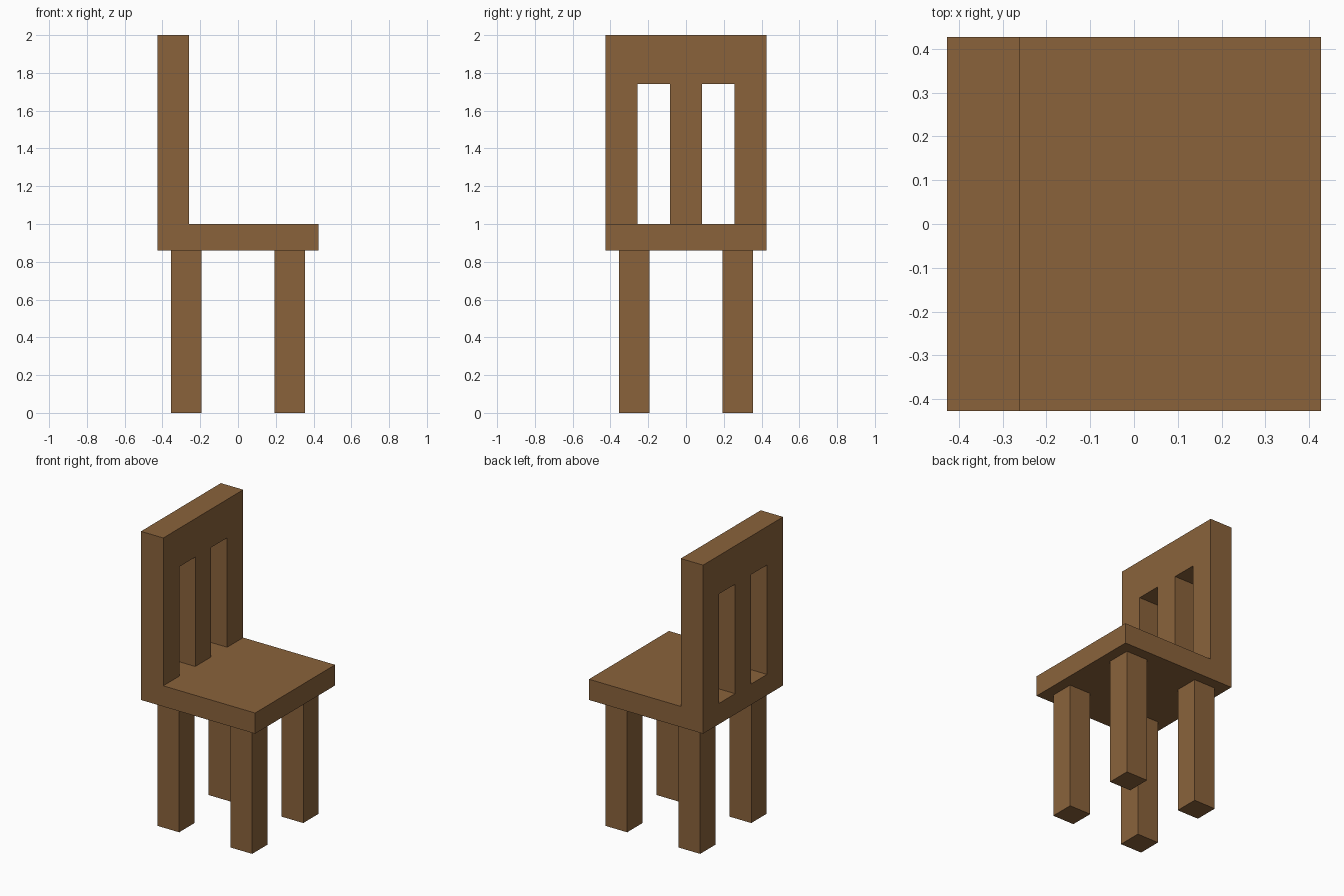
import bpy, bmesh, math

if "Cube" in bpy.data.objects:
    bpy.data.objects.remove(bpy.data.objects["Cube"])

wood = bpy.data.materials.new("brown wood")
wood.diffuse_color = (0.255, 0.124, 0.044, 1)
wood.use_nodes = True
wood.node_tree.nodes["Principled BSDF"].inputs["Base Color"].default_value = wood.diffuse_color

HALF = 0.427            # half width of the seat
BACK_X = -0.26          # front face of the backrest
SEAT_LOW, SEAT_TOP = 0.86, 1.0
SLOT_TOP, TOP = 1.74, 2.0
LEG_IN, LEG_OUT = 0.192, 0.354


def add_box(bm, x, y, z):
    """Box from (min, max) ranges on each axis."""
    v = [bm.verts.new((a, b, c)) for a in x for b in y for c in z]
    for f in ((0, 1, 3, 2), (4, 6, 7, 5), (0, 4, 5, 1),
              (2, 3, 7, 6), (0, 2, 6, 4), (1, 5, 7, 3)):
        bm.faces.new([v[i] for i in f])


def finish(bm, name):
    bmesh.ops.recalc_face_normals(bm, faces=bm.faces)
    mesh = bpy.data.meshes.new(name)
    bm.to_mesh(mesh)
    bm.free()
    mesh.materials.append(wood)
    obj = bpy.data.objects.new(name, mesh)
    bpy.context.collection.objects.link(obj)


# Seat and slatted backrest: one solid welded from matching blocks
xs = (-HALF, BACK_X, HALF)
ys = (-HALF, -0.256, -0.085, 0.085, 0.256, HALF)
zs = (SEAT_LOW, SEAT_TOP, SLOT_TOP, TOP)
bm = bmesh.new()
for i in range(2):
    for j in range(5):
        for k in range(3):
            seat = k == 0
            post_or_slat = i == 0 and k == 1 and j % 2 == 0
            top_rail = i == 0 and k == 2
            if seat or post_or_slat or top_rail:
                add_box(bm, xs[i:i + 2], ys[j:j + 2], zs[k:k + 2])
bmesh.ops.remove_doubles(bm, verts=bm.verts, dist=0.0001)

# Remove the hidden walls between blocks, then merge the flat faces
groups = {}
for f in bm.faces:
    c = f.calc_center_median()
    groups.setdefault(tuple(round(n, 3) for n in c), []).append(f)
inner = [e for e in bm.faces if False]
# Welded blocks share a wall as a doubled face at the same centre
for faces in groups.values():
    if len(faces) > 1:
        inner += faces
bmesh.ops.delete(bm, geom=inner, context='FACES')
bmesh.ops.recalc_face_normals(bm, faces=bm.faces)
finish(bm, "seat_and_backrest")

# Four square legs
for x_name, sx in (("back", -1), ("front", 1)):
    for y_name, sy in (("right", -1), ("left", 1)):
        bm = bmesh.new()
        add_box(bm, sorted((sx * LEG_IN, sx * LEG_OUT)),
                sorted((sy * LEG_IN, sy * LEG_OUT)), (0, SEAT_LOW))
        finish(bm, f"{x_name}_{y_name}_leg")
